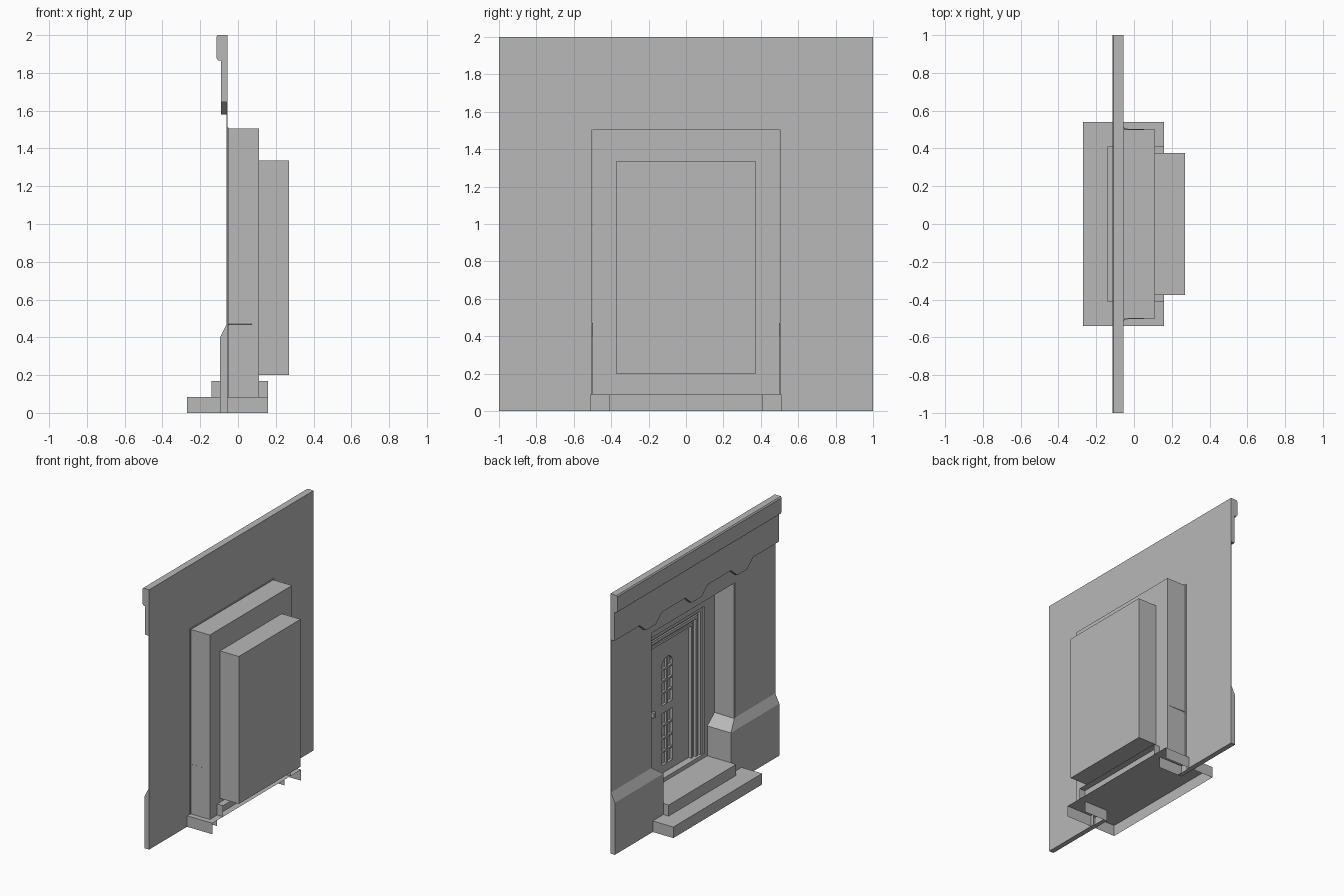
import bpy, bmesh, math

cube = bpy.data.objects.get("Cube")
if cube:
    bpy.data.objects.remove(cube, do_unlink=True)

stone = bpy.data.materials.new("plain_grey")
stone.use_nodes = True
stone.diffuse_color = (0.48, 0.48, 0.48, 1)
stone.node_tree.nodes["Principled BSDF"].inputs["Base Color"].default_value = (0.48, 0.48, 0.48, 1)


def finish(name, bm):
    bmesh.ops.recalc_face_normals(bm, faces=bm.faces[:])
    mesh = bpy.data.meshes.new(name)
    bm.to_mesh(mesh)
    bm.free()
    mesh.materials.append(stone)
    ob = bpy.data.objects.new(name, mesh)
    bpy.context.collection.objects.link(ob)
    return ob


def prism(name, axis, pts, a, b):
    """Extrude a flat outline from a to b: (y, z) outline along x, or (x, z) along y."""
    bm = bmesh.new()
    place = (lambda p, t: (t, p[0], p[1])) if axis == "x" else (lambda p, t: (p[0], t, p[1]))
    ends = [[bm.verts.new(place(p, t)) for p in pts] for t in (a, b)]
    bm.faces.new(ends[0])
    bm.faces.new(ends[1])
    for i in range(len(pts)):
        j = (i + 1) % len(pts)
        bm.faces.new((ends[0][i], ends[0][j], ends[1][j], ends[1][i]))
    return finish(name, bm)


def box(name, x, y, z, skip=()):
    """Box from ranges; the sides named in skip, such as '+x', are left open."""
    bm = bmesh.new()
    bmesh.ops.create_cube(bm, size=1)
    for v in bm.verts:
        v.co = [r[0] if c < 0 else r[1] for c, r in zip(v.co, (x, y, z))]
    bm.normal_update()
    doomed = []
    for f in bm.faces:
        k = max(range(3), key=lambda i: abs(f.normal[i]))
        if ("+" if f.normal[k] > 0 else "-") + "xyz"[k] in skip:
            doomed.append(f)
    bmesh.ops.delete(bm, geom=doomed, context="FACES")
    return finish(name, bm)


def surround(name, x, outer, inner, z0, top_out, top_in):
    """Two uprights and a head around an opening."""
    pts = [(-outer, z0), (-outer, top_out), (outer, top_out), (outer, z0),
           (inner, z0), (inner, top_in), (-inner, top_in), (-inner, z0)]
    return prism(name, "x", pts, *x)


# Wall with a doorway, and the thin lip behind it
surround("wall", (-0.06, -0.056), 1, 0.51, 0, 2, 1.51)
surround("opening_lip", (-0.056, -0.05), 0.512, 0.502, 0.085, 1.512, 1.505)

# Entrance niche, its back wall and the deeper door recess
box("niche", (-0.055, 0.11), (-0.5, 0.5), (0.085, 1.505), ("-x", "+x", "-z"))
surround("niche_back", (0.106, 0.11), 0.5, 0.375, 0.2, 1.505, 1.335)
box("niche_back_sill", (0.106, 0.11), (-0.5, 0.5), (0.085, 0.2))
box("door_recess", (0.11, 0.27), (-0.375, 0.375), (0.2, 1.335), ("-x",))

# Stepped door frame
steps = [(0, 0.118), (0.03, 0.138), (0.05, 0.125), (0.075, 0.145), (0.095, 0.135), (0.115, 0)]
for i, ((a, depth), (b, _)) in enumerate(zip(steps, steps[1:])):
    surround(f"door_frame_{i + 1}", (depth, 0.2), 0.375 - a, 0.375 - b, 0.2, 1.335 - a, 1.335 - b)

# Door with an arched and a square group of lights
door = box("door", (0.16, 0.2), (-0.26, 0.26), (0.2, 1.22))
half = 0.065
arch = [(half * math.cos(math.pi * i / 12), 1.015 + half * math.sin(math.pi * i / 12)) for i in range(13)]
outlines = {"upper": [(-half, 0.72), (half, 0.72)] + arch,
            "lower": [(-half, 0.26), (half, 0.26), (half, 0.66), (-half, 0.66)]}
for label, pts in outlines.items():
    cutter = prism(label + "_light_cutter", "x", pts, 0.14, 0.18)
    cutter.hide_render = True
    cutter.hide_viewport = True
    cutter.display_type = "WIRE"
    cut = door.modifiers.new(label + "_lights", "BOOLEAN")
    cut.operation = "DIFFERENCE"
    cut.object = cutter
    cut.solver = "EXACT"
    z0, z1 = pts[0][1], max(p[1] for p in pts)
    box(label + "_upright_bar", (0.163, 0.182), (-0.007, 0.007), (z0, z1))
    for i in range(1, 4):
        z = z0 + (z1 - z0) * i / 4
        box(f"{label}_cross_bar_{i}", (0.163, 0.182), (-half, half), (z - 0.007, z + 0.007))
box("door_handle", (0.135, 0.162), (0.17, 0.195), (0.68, 0.72))

# Sloped plinth on each side, turning into the niche
for side, s in (("left", 1), ("right", -1)):
    bm = bmesh.new()
    low = [(-0.095, 1), (-0.095, 0.41), (0.108, 0.41)]
    high = [(-0.06, 1), (-0.06, 0.505), (0.108, 0.5)]
    rows = [[bm.verts.new((x, s * y, z)) for x, y in plan]
            for plan, z in ((low, 0), (low, 0.4), (high, 0.47))]
    for r0, r1 in zip(rows, rows[1:]):
        for i in range(2):
            bm.faces.new((r0[i], r0[i + 1], r1[i + 1], r1[i]))
    foot = bm.verts.new((-0.06, s, 0))
    bm.faces.new((rows[0][0], rows[1][0], rows[2][0], foot))
    corner = bm.verts.new((-0.06, s * 0.41, 0))
    bm.faces.new((rows[0][0], rows[0][1], corner, foot))
    finish(side + "_plinth", bm)

# Entrance steps, open behind and below
box("lower_step", (-0.27, 0.16), (-0.54, 0.54), (0, 0.085), ("+x", "-z"))
box("upper_step", (-0.14, 0.16), (-0.41, 0.41), (0.085, 0.17), ("+x", "-z"))

# Top cornice and the band with three hanging teeth
prism("cornice", "y", [(-0.06, 1.865), (-0.105, 1.865), (-0.115, 1.88), (-0.115, 1.99),
                       (-0.108, 2), (-0.06, 2)], -1, 1)
edge = [(-1, 1.645)]
for c in (-0.555, 0, 0.555):
    edge += [(c - 0.135, 1.645), (c - 0.06, 1.58), (c + 0.06, 1.58), (c + 0.135, 1.645)]
edge += [(1, 1.645), (1, 1.865), (-1, 1.865)]
prism("toothed_band", "x", edge, -0.09, -0.06)
